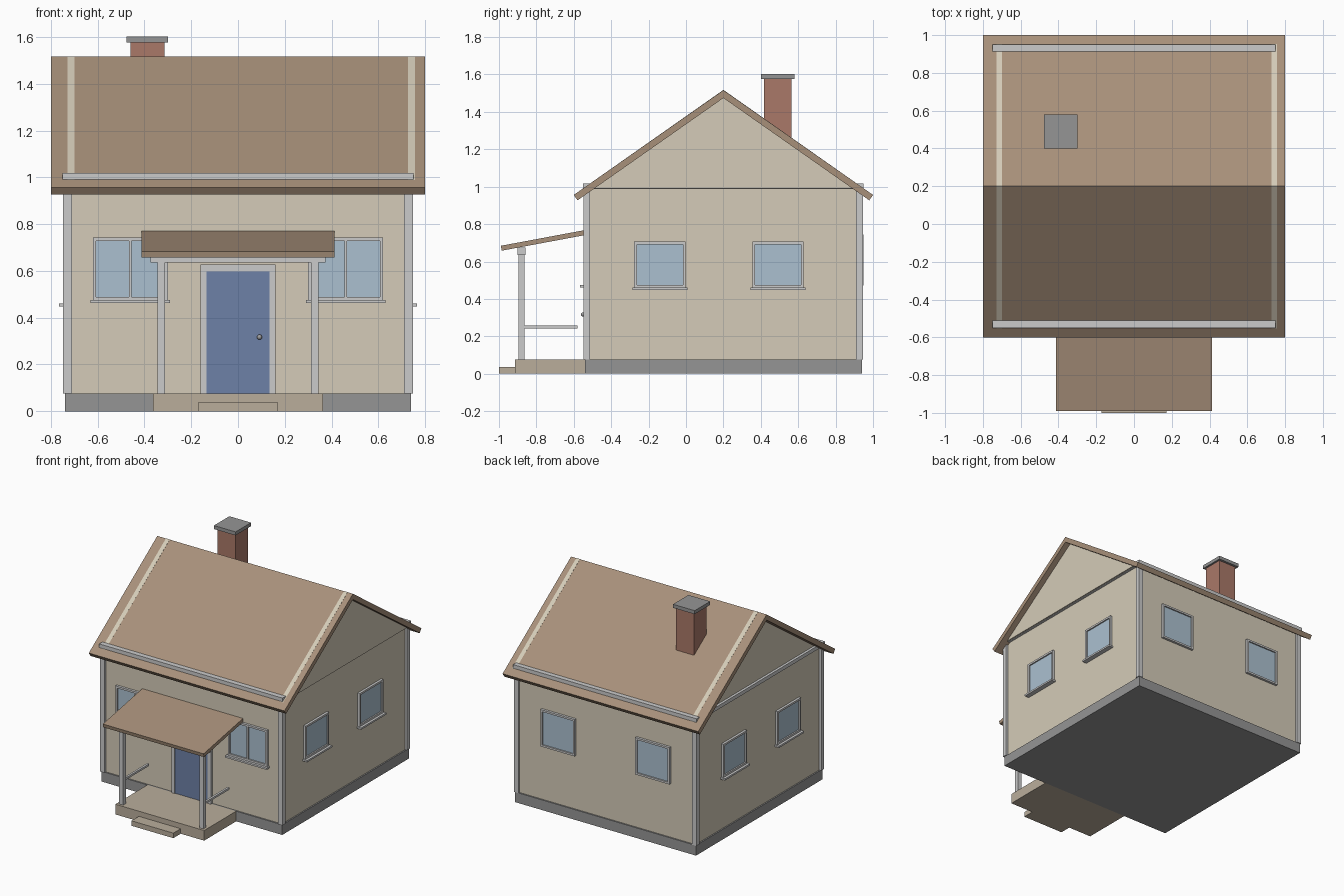
import bpy, bmesh, math
from mathutils import Vector

if "Cube" in bpy.data.objects:
    bpy.data.objects.remove(bpy.data.objects["Cube"])

def mat(name, r, g, b):
    m = bpy.data.materials.new(name)
    m.diffuse_color = (r, g, b, 1)
    m.use_nodes = True
    m.node_tree.nodes["Principled BSDF"].inputs["Base Color"].default_value = m.diffuse_color
    return m

WALL = mat("wall_cream", .66, .60, .48)
ROOF = mat("roof_brown", .39, .28, .195)
TRIM = mat("trim_white", .64, .64, .61)
STONE = mat("foundation_grey", .30, .30, .30)
PORCH = mat("porch_tan", .49, .42, .33)
DOOR = mat("door_blue", .155, .22, .39)
GLASS = mat("window_glass", .41, .53, .63)
BRICK = mat("chimney_brick", .40, .19, .14)
METAL = mat("knob_metal", .35, .35, .36)

def finish(name, bm, material):
    bmesh.ops.recalc_face_normals(bm, faces=bm.faces)
    me = bpy.data.meshes.new(name)
    bm.to_mesh(me)
    bm.free()
    me.materials.append(material)
    ob = bpy.data.objects.new(name, me)
    bpy.context.collection.objects.link(ob)
    return ob

def add_box(bm, x, y, z):
    vs = bmesh.ops.create_cube(bm, size=1)["verts"]
    for v in vs:
        v.co = Vector([(a + b) / 2 + c * abs(b - a) for (a, b), c in zip((x, y, z), v.co)])

def boxes(name, material, *specs):
    bm = bmesh.new()
    for s in specs:
        add_box(bm, *s)
    return finish(name, bm, material)

def extrude_x(name, material, profile, x0, x1):
    bm = bmesh.new()
    f = bm.faces.new([bm.verts.new((x0, y, z)) for y, z in profile])
    r = bmesh.ops.extrude_face_region(bm, geom=[f])
    vs = [g for g in r["geom"] if isinstance(g, bmesh.types.BMVert)]
    bmesh.ops.translate(bm, verts=vs, vec=(x1 - x0, 0, 0))
    return finish(name, bm, material)

# main body
boxes("foundation", STONE, ((-.74, .74), (-.54, .94), (0, .075)))
boxes("walls", WALL, ((-.73, .73), (-.53, .93), (.075, .99)))

# corner boards and frieze trim
for sx, side in ((-1, "left"), (1, "right")):
    xs = (sx * .709, sx * .747)
    boxes(f"corner_board_front_{side}", TRIM, (xs, (-.548, -.513), (.075, .985)))
    boxes(f"corner_board_back_{side}", TRIM, (xs, (.91, .945), (.075, .985)))
    boxes(f"frieze_{side}", TRIM, ((sx * .713, sx * .748), (-.512, .917), (.988, 1.015)))
boxes("frieze_front", TRIM, ((-.75, .75), (-.55, -.512), (.988, 1.018)))
boxes("frieze_back", TRIM, ((-.75, .75), (.914, .95), (.988, 1.018)))

# gable ends, tops just showing at the roof surface
gable = [(-.553, .989), (.953, .989), (.2, 1.5175)]
extrude_x("gable_left", WALL, gable, -.729, -.698)
extrude_x("gable_right", WALL, gable, .727, .757)

# main roof
extrude_x("roof", ROOF, [(-.6, .956), (.2, 1.516), (1, .956), (.98, .927),
                         (.2, 1.474), (-.58, .927)], -.8, .8)

# chimney
boxes("chimney", BRICK, ((-.46, -.314), (.418, .563), (1.1, 1.58)))
boxes("chimney_cap", STONE, ((-.477, -.3), (.4, .58), (1.577, 1.603)))

def mapper(side):
    # local (along wall, outward depth) ranges to world x and y ranges
    return {"front": lambda u, d: (u, (-.53 - d[0], -.53 - d[1])),
            "back": lambda u, d: (u, (.93 + d[0], .93 + d[1])),
            "left": lambda u, d: ((-.73 - d[0], -.73 - d[1]), u),
            "right": lambda u, d: ((.73 + d[0], .73 + d[1]), u)}[side]

def window(name, side, u0, u1, z0, z1, sill=True, mullion=False):
    m = mapper(side)
    w, dep = .014, (-.01, .018)
    parts = [((u0, u0 + w), (z0, z1)), ((u1 - w, u1), (z0, z1)),
             ((u0 + w, u1 - w), (z0, z0 + w)), ((u0 + w, u1 - w), (z1 - w, z1))]
    if mullion:
        c = (u0 + u1) / 2
        parts.append(((c - .005, c + .005), (z0 + w, z1 - w)))
    boxes(name + "_frame", TRIM, *[(*m(u, dep), z) for u, z in parts])
    boxes(name + "_glass", GLASS, (*m((u0 + .005, u1 - .005), (-.01, .008)), (z0 + .005, z1 - .005)))
    if sill:
        boxes(name + "_sill", TRIM, (*m((u0 - .01, u1 + .01), (-.01, .036)), (z0 - .013, z0)))

# windows
for i, s in enumerate((-1, 1)):
    window(f"front_window_{i}", "front", s * .46 - .16, s * .46 + .16, .475, .742, mullion=True)
    window(f"back_window_{i}", "back", s * .388 - .14, s * .388 + .14, .472, .745, sill=False)
for side in ("left", "right"):
    for i, c in enumerate((-.14, .492)):
        window(f"{side}_window_{i}", side, c - .137, c + .137, .46, .706)

# door
boxes("door", DOOR, ((-.134, .134), (-.542, -.52), (.075, .597)))
boxes("door_frame", TRIM,
      ((-.161, -.134), (-.548, -.52), (.075, .627)),
      ((.134, .161), (-.548, -.52), (.075, .627)),
      ((-.134, .134), (-.548, -.52), (.597, .627)))
bm = bmesh.new()
bmesh.ops.create_uvsphere(bm, u_segments=16, v_segments=8, radius=.011)
for f in bm.faces:
    f.smooth = True
knob = finish("door_knob", bm, METAL)
knob.location = (.092, -.55, .317)

# porch
boxes("porch_floor", PORCH, ((-.363, .363), (-.914, -.54), (0, .075)))
boxes("porch_step", PORCH, ((-.171, .171), (-1, -.914), (0, .037)))
for s, side in ((-1, "left"), (1, "right")):
    boxes(f"porch_post_{side}", TRIM, ((s * .312, s * .344), (-.896, -.864), (.075, .64)))
    boxes(f"porch_rail_{side}", TRIM, ((s * .32, s * .336), (-.866, -.58), (.243, .258)))
boxes("porch_beam", TRIM, ((-.374, .374), (-.9, -.858), (.635, .676)))
extrude_x("porch_roof", ROOF, [(-.99, .684), (-.53, .77), (-.53, .743), (-.985, .658)], -.412, .412)
